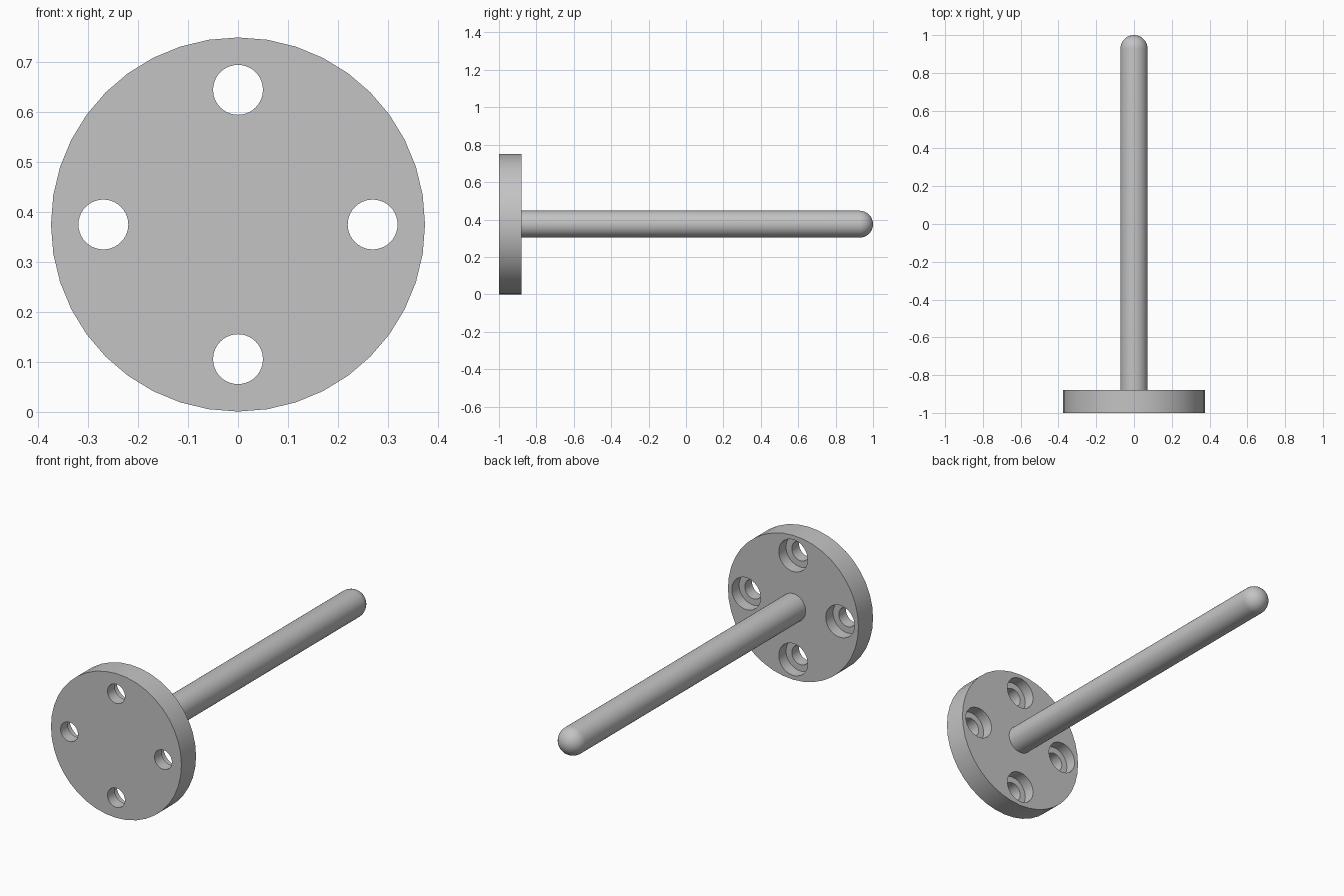
import bpy, bmesh, math
from mathutils import Matrix

if "Cube" in bpy.data.objects:
    bpy.data.objects.remove(bpy.data.objects["Cube"], do_unlink=True)

CENTRE_Z = 0.375
FRONT, BACK, TIP = -1.0, -0.88, 1.0

grey = bpy.data.materials.new("plain grey")
grey.use_nodes = True
grey.diffuse_color = (0.55, 0.55, 0.55, 1)
grey.node_tree.nodes["Principled BSDF"].inputs["Base Color"].default_value = grey.diffuse_color


def lathe(name, profile, sides, x=0.0, z=CENTRE_Z):
    """Revolve (radius, y) points about a line along y, capping open ends."""
    bm = bmesh.new()
    rings = []
    for r, y in profile:
        if r == 0:
            rings.append([bm.verts.new((x, y, z))] * sides)
            continue
        angles = [2 * math.pi * i / sides for i in range(sides)]
        rings.append([bm.verts.new((x + r * math.cos(a), y, z + r * math.sin(a))) for a in angles])
    for a, b in zip(rings, rings[1:]):
        for i in range(sides):
            j = (i + 1) % sides
            bm.faces.new(dict.fromkeys((a[i], a[j], b[j], b[i])))
    for ring in (rings[0], rings[-1]):
        if ring[0] != ring[1]:
            bm.faces.new(ring)
    bmesh.ops.recalc_face_normals(bm, faces=bm.faces)
    mesh = bpy.data.meshes.new(name)
    bm.to_mesh(mesh)
    bm.free()
    mesh.materials.append(grey)
    obj = bpy.data.objects.new(name, mesh)
    bpy.context.collection.objects.link(obj)
    return obj


def activate(obj):
    bpy.ops.object.select_all(action="DESELECT")
    obj.select_set(True)
    bpy.context.view_layer.objects.active = obj


# Round mounting flange
flange = lathe("mounting_flange", [(0.375, FRONT), (0.375, BACK)], 40)

# Four screw holes, counterbored from the back
hole = [(0.05, FRONT - 0.05), (0.05, -0.94), (0.083, -0.94), (0.083, BACK + 0.05)]
for k in range(4):
    a = k * math.pi / 2
    cutter = lathe("hole_cutter", hole, 40, 0.27 * math.cos(a), CENTRE_Z + 0.27 * math.sin(a))
    cutter.hide_render = True
    cut = flange.modifiers.new("screw_hole", "BOOLEAN")
    cut.operation = "DIFFERENCE"
    cut.solver = "EXACT"
    cut.object = cutter
    activate(flange)
    bpy.ops.object.modifier_apply(modifier=cut.name)
    bpy.data.objects.remove(cutter, do_unlink=True)

# Rod with a domed tip
R, STEPS = 0.072, 8
dome = [(R * math.cos(t), TIP - R + R * math.sin(t))
        for t in (i * math.pi / 2 / STEPS for i in range(STEPS))]
rod = lathe("rod", [(R, BACK - 0.01)] + dome + [(0, TIP)], 40)

for part in (flange, rod):
    activate(part)
    bpy.ops.object.shade_smooth_by_angle(angle=math.radians(30))
